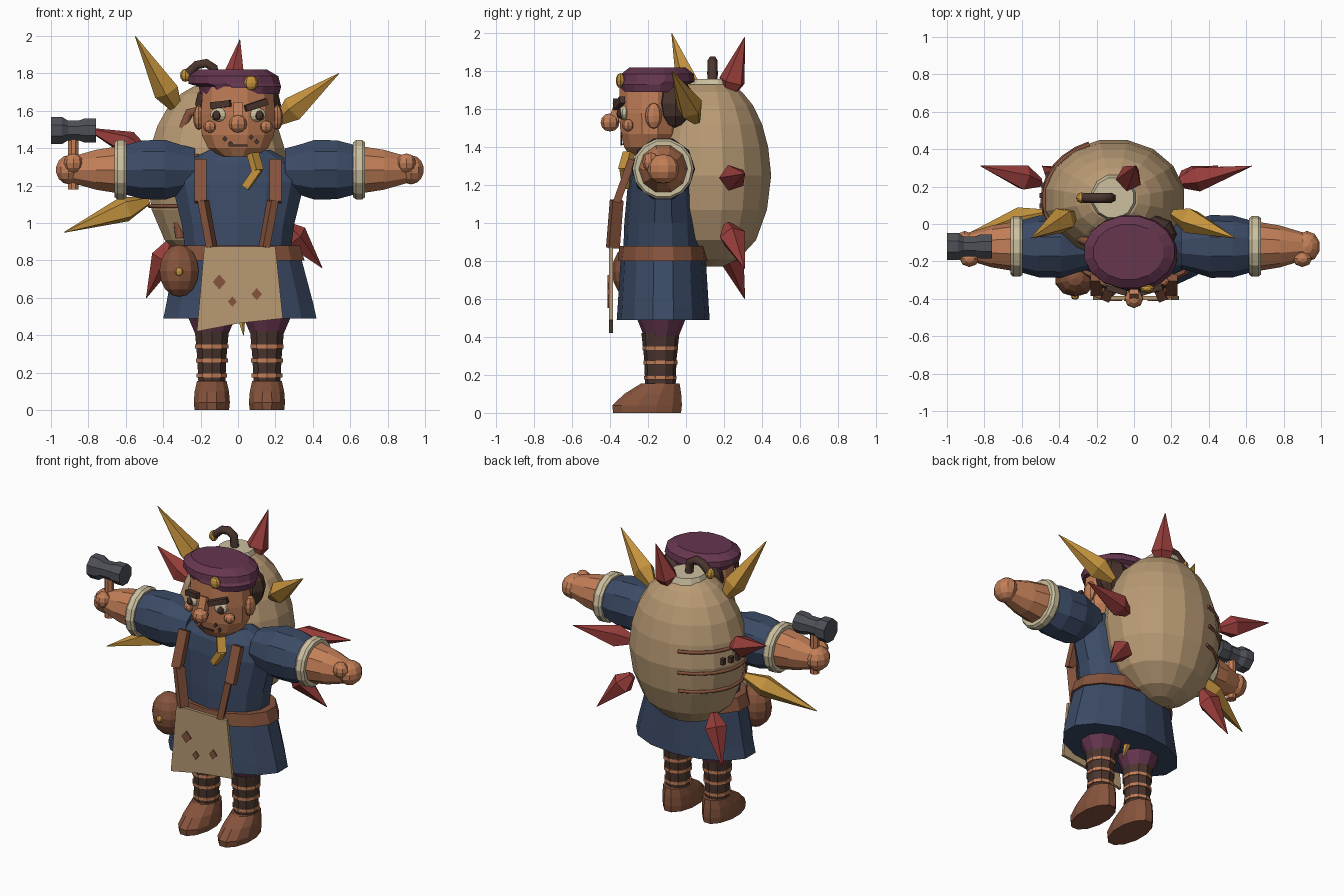
import bpy, bmesh
from math import sin, cos, pi, radians
from mathutils import Vector, Matrix

if "Cube" in bpy.data.objects:
    bpy.data.objects.remove(bpy.data.objects["Cube"])


def material(name, hexa):
    def lin(i):
        c = int(hexa[i:i + 2], 16) / 255
        return c / 12.92 if c < 0.04 else ((c + 0.055) / 1.055) ** 2.4
    col = (lin(0), lin(2), lin(4), 1)
    m = bpy.data.materials.new(name)
    m.use_nodes = True
    m.diffuse_color = col
    m.node_tree.nodes["Principled BSDF"].inputs["Base Color"].default_value = col
    return m


skin = material("skin", "C27E57")
blue = material("blue cloth", "3B4A65")
plum = material("plum cloth", "66364F")
sack = material("sack cloth", "B89A74")
cream = material("cream", "CCC0A0")
gold = material("gold", "C6943E")
red = material("red", "993E3B")
dark = material("dark brown", "4A352E")
brown = material("brown leather", "85533C")
iron = material("iron", "4E5057")


def finish(name, bm, mat, matrix=None):
    if matrix:
        bm.transform(matrix)
    bmesh.ops.recalc_face_normals(bm, faces=bm.faces)
    me = bpy.data.meshes.new(name)
    bm.to_mesh(me)
    bm.free()
    me.materials.append(mat)
    ob = bpy.data.objects.new(name, me)
    bpy.context.collection.objects.link(ob)
    return ob


def loft(name, rings, mat, n=12, matrix=None):
    """Skin elliptical rings (x, y, z, rx, ry) stacked along z, with caps."""
    bm = bmesh.new()
    loops = []
    for x, y, z, rx, ry in rings:
        loops.append([bm.verts.new((x + rx * cos(a), y + ry * sin(a), z))
                      for a in (2 * pi * (i + 0.5) / n for i in range(n))])
    for lo, hi in zip(loops, loops[1:]):
        for i in range(n):
            j = (i + 1) % n
            bm.faces.new((lo[i], lo[j], hi[j], hi[i]))
    bm.faces.new(loops[0])
    bm.faces.new(loops[-1])
    return finish(name, bm, mat, matrix)


def lathe(name, profile, mat, n=12, matrix=None):
    return loft(name, [(0, 0, z, r, r) for z, r in profile], mat, n, matrix)


def ball(name, loc, size, mat, u=10, v=7):
    bm = bmesh.new()
    bmesh.ops.create_uvsphere(bm, u_segments=u, v_segments=v, radius=1)
    return finish(name, bm, mat, Matrix.LocRotScale(Vector(loc), None, Vector(size)))


def along(p, q):
    d = Vector(q) - Vector(p)
    return Matrix.Translation(p) @ d.to_track_quat('Z', 'Y').to_matrix().to_4x4(), d.length


def bar(name, p, q, w, d, mat):
    m, length = along(p, q)
    bm = bmesh.new()
    bmesh.ops.create_cube(bm, size=1)
    fit = Matrix.Translation((0, 0, length / 2)) @ Matrix.Diagonal((w, d, length, 1))
    return finish(name, bm, mat, m @ fit)


def spike(name, base, tip, mat):
    m, length = along(base, tip)
    lathe(name, [(0, 0.025), (length * 0.27, 0.072), (length, 0.002)], mat, 5, m)


def rope(name, pts, r, mat):
    cu = bpy.data.curves.new(name, 'CURVE')
    cu.dimensions = '3D'
    cu.bevel_depth = r
    cu.bevel_resolution = 1
    cu.use_fill_caps = True
    sp = cu.splines.new('POLY')
    sp.points.add(len(pts) - 1)
    for point, co in zip(sp.points, pts):
        point.co = (*co, 1)
    cu.materials.append(mat)
    ob = bpy.data.objects.new(name, cu)
    bpy.context.collection.objects.link(ob)


def plate(name, outline, y, thick, mat):
    """Flat panel facing front, from (x, z) points."""
    bm = bmesh.new()
    face = bm.faces.new([bm.verts.new((x, y, z)) for x, z in outline])
    ext = bmesh.ops.extrude_face_region(bm, geom=[face])
    bmesh.ops.translate(bm, vec=(0, thick, 0),
                        verts=[v for v in ext["geom"] if isinstance(v, bmesh.types.BMVert)])
    return finish(name, bm, mat)


def diamond(name, x, z, s, y, mat):
    plate(name, [(x - s, z), (x, z - s * 1.15), (x + s, z), (x, z + s * 1.15)], y, 0.009, mat)


# Tunic, belt
CY = -0.12
loft("skirt", [(0.01, CY, 0.49, 0.42, 0.245), (0.01, CY, 0.56, 0.405, 0.24),
               (0, CY, 0.8, 0.35, 0.225), (0, CY, 0.88, 0.3, 0.21)], blue, 14)
loft("belt", [(0, CY, 0.8, 0.365, 0.24), (0, CY, 0.88, 0.34, 0.23)], brown, 14)
loft("torso", [(0, CY, 0.86, 0.29, 0.21), (0, CY, 1.0, 0.31, 0.205), (0, CY, 1.22, 0.365, 0.185),
               (0, CY, 1.32, 0.31, 0.165), (0, CY, 1.39, 0.18, 0.12)], blue, 14)

# Sack with lid, handle and stitched ropes
SX, SY = -0.11, 0.13
SACK = [(0.77, 0.2), (0.81, 0.46), (0.91, 0.75), (1.07, 0.93), (1.25, 1),
        (1.4, 0.95), (1.52, 0.85), (1.62, 0.7), (1.69, 0.52), (1.73, 0.34)]
loft("sack", [(SX, SY, z, 0.385 * k, 0.325 * k) for z, k in SACK], sack, 16)
loft("sack_lid", [(SX, SY + 0.01, 1.72, 0.125, 0.125), (SX, SY + 0.01, 1.76, 0.11, 0.11)], cream, 12)
rope("lid_handle", [(-0.12, 0.14, 1.74), (-0.13, 0.14, 1.83), (-0.17, 0.14, 1.855),
                    (-0.22, 0.14, 1.845), (-0.27, 0.14, 1.8)], 0.027, dark)
ball("handle_knob", (-0.28, 0.14, 1.79), (0.03, 0.03, 0.035), gold, 8, 6)


def on_sack(deg, z, k):
    return (SX + 0.385 * k * cos(radians(deg)), SY + 0.325 * k * sin(radians(deg)), z)


for z, k in ((1.36, 0.965), (1.22, 0.985), (1.09, 0.94)):
    rope("sack_rope", [on_sack(a, z, k) for a in range(110, 256, 12)], 0.011, brown)
for a in (156, 166, 176, 186):
    bar("sack_stud", on_sack(a, 1.27, 1), on_sack(a, 1.31, 1), 0.025, 0.025, dark)
rope("shoulder_strap", [(-0.21, -0.1, 1.6), (-0.26, -0.09, 1.59), (-0.3, -0.07, 1.49),
                        (-0.32, -0.06, 1.36), (-0.33, -0.05, 1.1), (-0.31, -0.05, 0.92)], 0.026, brown)

# Spikes fanned around the sack: gold in front, red behind
for bx, bz, tx, tz in ((-0.32, 1.6, -0.55, 2.0), (0.21, 1.54, 0.54, 1.8),
                       (-0.48, 1.12, -0.93, 0.95), (-0.03, 0.83, 0.03, 0.4)):
    spike("gold_spike", (bx, 0.055, bz), (tx, -0.075, tz), gold)
for bx, bz, tx, tz in ((-0.04, 1.66, 0.01, 1.98), (-0.5, 1.39, -0.82, 1.51), (0.23, 1.23, 0.63, 1.26),
                       (-0.36, 0.9, -0.49, 0.6), (0.25, 0.99, 0.45, 0.76)):
    spike("red_spike", (bx, 0.22, bz), (tx, 0.31, tz), red)

# Arms, mirrored
for side, s in (("left", 1), ("right", -1)):
    shift = 0 if s > 0 else 0.02
    m = Matrix.Translation((shift, CY, 1.285)) @ Matrix.Rotation(s * pi / 2, 4, 'Y')
    lathe(side + "_sleeve", [(0.25, 0.12), (0.325, 0.14), (0.41, 0.168), (0.53, 0.165), (0.62, 0.14)],
          blue, 10, m)
    lathe(side + "_cuff", [(0.615, 0.15), (0.63, 0.162), (0.665, 0.162), (0.68, 0.15)], cream, 14, m)
    lathe(side + "_forearm", [(0.66, 0.132), (0.78, 0.112), (0.92, 0.07)], skin, 10, m)
    ball(side + "_hand", (s * 0.925 + shift, CY, 1.285), (0.072, 0.085, 0.078), skin)
    ball(side + "_thumb", (s * 0.9 + shift, -0.185, 1.32), (0.052, 0.045, 0.052), skin, 8, 6)

# Hammer
lathe("hammer_handle", [(1.18, 0.03), (1.45, 0.03)], skin, 8, Matrix.Translation((-0.88, CY, 0)))
lathe("hammer_head", [(0, 0.078), (0.06, 0.078), (0.09, 0.058), (0.15, 0.058), (0.18, 0.07), (0.24, 0.07)],
      iron, 8, Matrix.Translation((-1, CY, 1.495)) @ Matrix.Rotation(pi / 2, 4, 'Y'))

# Legs and boots
for side, x in (("left", 0.155), ("right", -0.14)):
    loft(side + "_breeches", [(x, -0.13, 0.4, 0.09, 0.09), (x, -0.13, 0.5, 0.135, 0.13),
                              (x, -0.13, 0.58, 0.13, 0.13)], plum, 10)
    loft(side + "_boot_shaft", [(x, -0.135, 0.13, 0.075, 0.08), (x, -0.135, 0.28, 0.082, 0.085),
                                (x, -0.135, 0.42, 0.095, 0.1)], dark, 10)
    for z, r in ((0.34, 0.094), (0.265, 0.09), (0.185, 0.086)):
        loft(side + "_boot_band", [(x, -0.135, z - 0.01, r, r), (x, -0.135, z + 0.01, r, r)], skin, 10)
    loft(side + "_shoe", [(x, -0.205, 0, 0.095, 0.185), (x, -0.205, 0.04, 0.1, 0.19),
                          (x, -0.175, 0.1, 0.095, 0.155), (x, -0.135, 0.155, 0.082, 0.105)], brown, 12)

# Head
HY = -0.19
loft("head", [(0, -0.22, 1.355, 0.09, 0.08), (0, -0.2, 1.4, 0.165, 0.13), (0, HY, 1.47, 0.2, 0.16),
              (0, HY, 1.58, 0.205, 0.168), (0, HY, 1.73, 0.195, 0.165)], skin, 12)
for s in (-1, 1):
    ball("ear", (s * 0.21, -0.17, 1.565), (0.03, 0.045, 0.068), skin, 8, 6)
    ball("cheek", (s * 0.15, -0.305, 1.515), (0.037, 0.032, 0.032), skin, 8, 6)
    ball("eye", (s * 0.1, -0.325, 1.58), (0.05, 0.03, 0.038), cream)
    ball("pupil", (s * 0.115, -0.348, 1.575), (0.024, 0.018, 0.026), dark, 8, 6)
    ball("hair", (s * 0.12, -0.055, 1.63), (0.11, 0.1, 0.13), dark, 8, 6)
ball("back_hair", (0, -0.04, 1.62), (0.12, 0.09, 0.13), dark, 8, 6)
bar("nose_bridge", (0, -0.35, 1.64), (0, -0.385, 1.53), 0.05, 0.05, skin)
ball("nose", (0, -0.4, 1.53), (0.05, 0.05, 0.048), skin, 8, 6)
bar("right_eyebrow", (-0.145, -0.34, 1.628), (-0.04, -0.37, 1.64), 0.03, 0.035, dark)
bar("left_eyebrow", (0.155, -0.335, 1.65), (0.04, -0.37, 1.612), 0.03, 0.035, dark)
bar("mouth", (-0.05, -0.335, 1.415), (0.05, -0.335, 1.415), 0.009, 0.01, dark)
for x, z in ((-0.07, 1.45), (0.07, 1.46), (-0.04, 1.425), (0.1, 1.435)):
    diamond("stubble", x, z, 0.014, -0.345, dark)

# Beret and badge
loft("beret", [(0.01, -0.17, 1.69, 0.215, 0.175), (0.01, -0.17, 1.73, 0.225, 0.185),
               (-0.02, -0.15, 1.745, 0.25, 0.2), (-0.025, -0.15, 1.785, 0.245, 0.195),
               (-0.03, -0.15, 1.82, 0.19, 0.15)], plum, 16)
ball("beret_badge", (0.07, -0.345, 1.75), (0.038, 0.025, 0.04), gold, 8, 6)

# Neck ornament
bar("neck_ornament_top", (0.08, -0.3, 1.37), (0.105, -0.325, 1.28), 0.055, 0.04, gold)
bar("neck_ornament_tail", (0.11, -0.325, 1.29), (0.04, -0.31, 1.19), 0.045, 0.04, gold)

# Suspenders and apron
for s in (-1, 1):
    x = s * 0.2
    bar("suspender_top", (x, -0.285, 1.335), (x, -0.365, 1.11), 0.065, 0.04, brown)
    bar("suspender_bottom", (x * 0.93, -0.365, 1.12), (x * 0.7, -0.385, 0.87), 0.062, 0.04, brown)
plate("apron", [(-0.18, 0.875), (-0.22, 0.42), (0.01, 0.465), (0.24, 0.49), (0.2, 0.875)], -0.405, 0.02, sack)
for x, z, s in ((-0.1, 0.685, 0.035), (-0.03, 0.58, 0.024), (0.1, 0.62, 0.028)):
    diamond("apron_patch", x, z, s, -0.413, brown)

# Hip pouch
ball("pouch", (-0.315, -0.29, 0.745), (0.11, 0.1, 0.14), brown, 10, 8)
ball("pouch_button", (-0.315, -0.39, 0.74), (0.022, 0.015, 0.022), gold, 8, 6)
